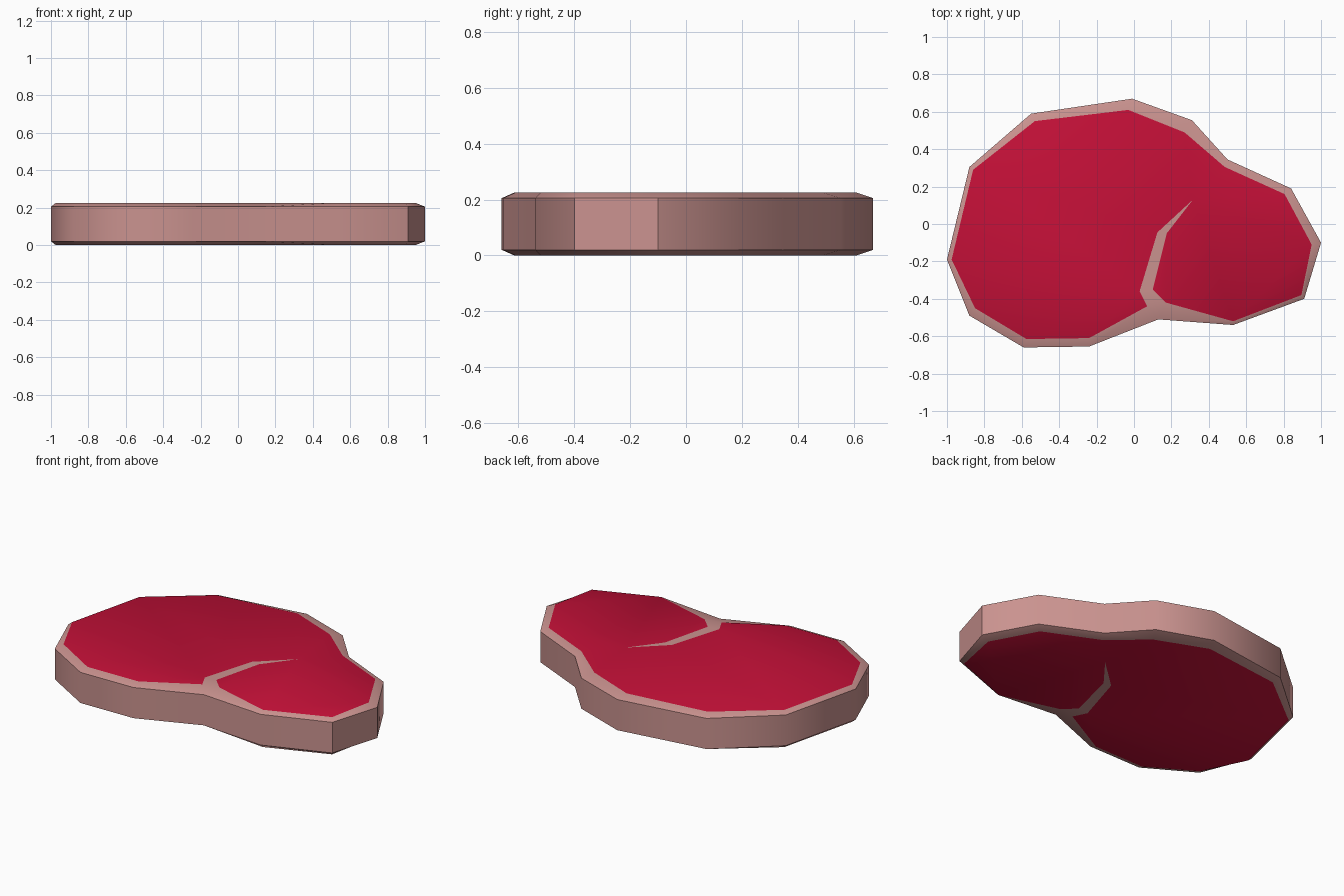
import bpy, bmesh, math

if "Cube" in bpy.data.objects:
    bpy.data.objects.remove(bpy.data.objects["Cube"])

# Colours
def material(name, rgb):
    m = bpy.data.materials.new(name)
    m.diffuse_color = (*rgb, 1)
    m.use_nodes = True
    m.node_tree.nodes["Principled BSDF"].inputs["Base Color"].default_value = m.diffuse_color
    return m

fat = material("pale_fat", (0.59, 0.29, 0.275))
red = material("red_meat", (0.54, 0.005, 0.038))

# Widest outline, counter-clockwise; index 4 is the notch at the front
outer = [(-1, -.19), (-.88, -.49), (-.59, -.66), (-.24, -.655), (.13, -.51),
         (.53, -.54), (.91, -.40), (1, -.10), (.84, .19), (.50, .345),
         (.31, .555), (-.01, .67), (-.55, .59), (-.88, .305)]
# Edge of the red meat; None where the vein meets the rim
inner = [(-.975, -.19), (-.85, -.45), (-.575, -.615), (-.24, -.61), None,
         (.53, -.52), (.895, -.38), (.95, -.11), (.805, .16), (.485, .305),
         (.27, .49), (-.03, .61), (-.53, .55), (-.86, .29)]
# Left and right sides of the fat vein, from the notch inwards, and its tip
vein_left = [(.07, -.44), (.03, -.36), (.125, -.045)]
vein_right = [(.17, -.42), (.10, -.35), (.175, -.05)]
tip_point = (.315, .13)
NOTCH, WAIST, N = 4, 9, len(outer)

bm = bmesh.new()

def ring(points, z):
    return [bm.verts.new((*p, z)) if p else None for p in points]

def face(verts, mat=0):
    bm.faces.new(verts).material_index = mat

def slab_face(z_edge, z_flat):
    """One cut side of the steak: bevelled rim, vein and two red muscles."""
    o, i = ring(outer, z_edge), ring(inner, z_flat)
    left, right = ring(vein_left, z_flat), ring(vein_right, z_flat)
    tip = bm.verts.new((*tip_point, z_flat))
    # bevelled fat rim
    for a in range(N):
        b = (a + 1) % N
        ia = right[0] if a == NOTCH else i[a]
        ib = left[0] if b == NOTCH else i[b]
        face([o[a], o[b], ib, ia])
    # fat vein
    face([o[NOTCH], right[0], left[0]])
    for k in range(2):
        face([left[k], right[k], right[k + 1], left[k + 1]])
    face([left[2], right[2], tip])
    # large and small muscle
    face(i[WAIST:] + i[:NOTCH] + left + [tip], 1)
    face(i[NOTCH + 1:WAIST + 1] + [tip] + right[::-1], 1)
    return o

top = slab_face(.205, .225)
bottom = slab_face(.02, 0)
# outer wall
for a in range(N):
    b = (a + 1) % N
    face([bottom[a], bottom[b], top[b], top[a]])

bmesh.ops.recalc_face_normals(bm, faces=bm.faces[:])
bmesh.ops.triangulate(bm, faces=[f for f in bm.faces if len(f.verts) > 4])
mesh = bpy.data.meshes.new("steak")
bm.to_mesh(mesh)
bm.free()
mesh.materials.append(fat)
mesh.materials.append(red)
steak = bpy.data.objects.new("steak", mesh)
bpy.context.collection.objects.link(steak)

# soft wall, crisp bevels
bpy.context.view_layer.objects.active = steak
steak.select_set(True)
bpy.ops.object.shade_smooth_by_angle(angle=math.radians(38))
